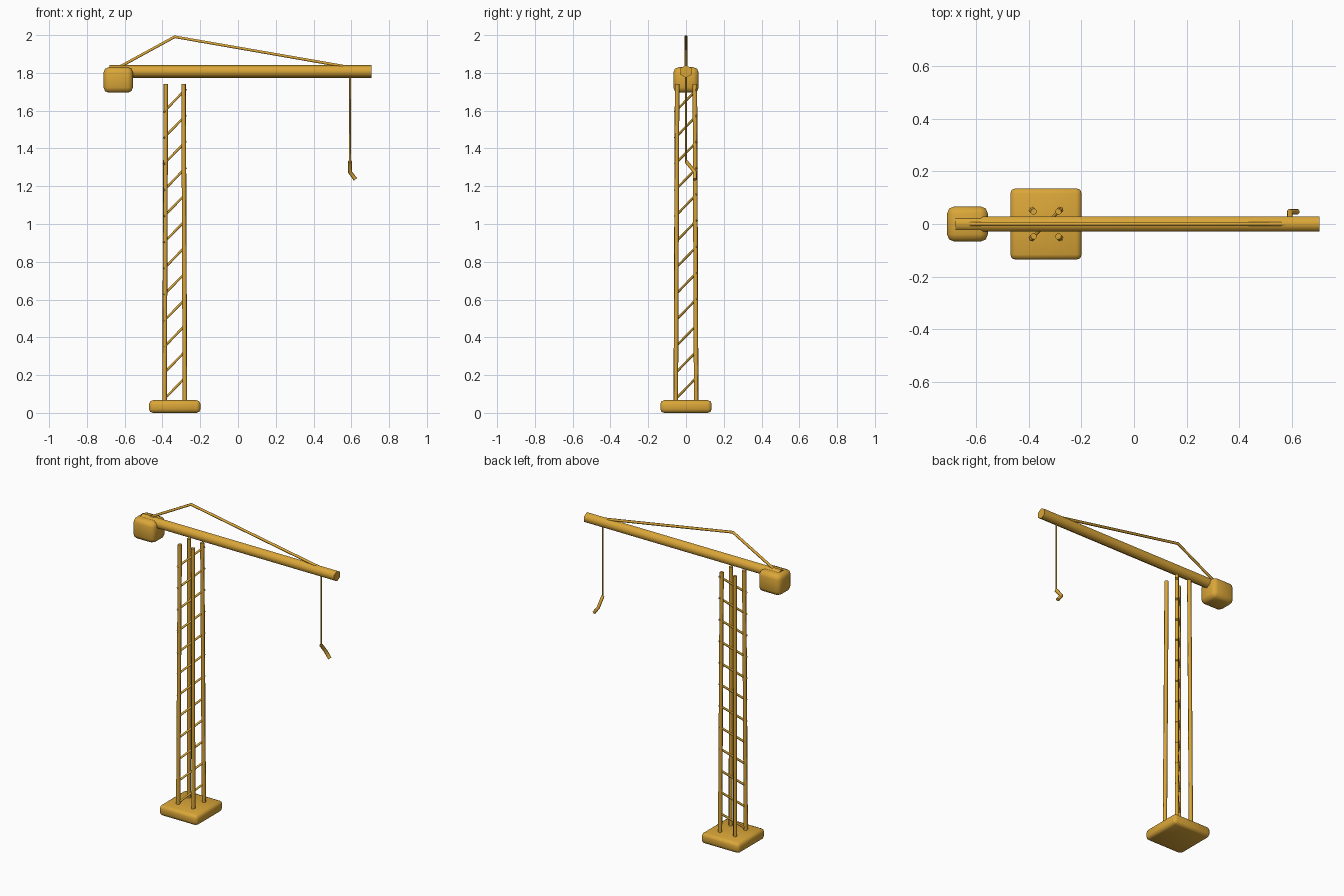
import bpy, math
from mathutils import Vector

if "Cube" in bpy.data.objects:
    bpy.data.objects.remove(bpy.data.objects["Cube"])

yellow = bpy.data.materials.new("crane_yellow")
yellow.diffuse_color = (0.70, 0.38, 0.04, 1)
yellow.use_nodes = True
yellow.node_tree.nodes["Principled BSDF"].inputs["Base Color"].default_value = yellow.diffuse_color
MX = -0.335  # mast centre


def finish(ob, name, angle=65):
    ob.name = name
    ob.data.materials.append(yellow)
    bpy.ops.object.select_all(action='DESELECT')
    ob.select_set(True)
    bpy.context.view_layer.objects.active = ob
    bpy.ops.object.shade_smooth_by_angle(angle=math.radians(angle))
    return ob


def box(name, lo, hi, bevel):
    lo, hi = Vector(lo), Vector(hi)
    bpy.ops.mesh.primitive_cube_add(size=1, location=(lo + hi) / 2)
    ob = bpy.context.object
    ob.scale = hi - lo
    bpy.ops.object.transform_apply(location=False, rotation=False, scale=True)
    m = ob.modifiers.new("bevel", 'BEVEL')
    m.width, m.segments = bevel, 2
    bpy.ops.object.modifier_apply(modifier="bevel")
    return finish(ob, name)


def rod(name, a, b, r, sides=6):
    a, b = Vector(a), Vector(b)
    bpy.ops.mesh.primitive_cylinder_add(vertices=sides, radius=r, depth=(b - a).length,
                                        location=(a + b) / 2)
    ob = bpy.context.object
    ob.rotation_euler = (b - a).to_track_quat('Z', 'Y').to_euler()
    return finish(ob, name)


def tube(name, pts, r):
    cu = bpy.data.curves.new(name, 'CURVE')
    cu.dimensions = '3D'
    cu.bevel_depth, cu.bevel_resolution = r, 1
    cu.use_fill_caps = True
    sp = cu.splines.new('POLY')
    sp.points.add(len(pts) - 1)
    for p, co in zip(sp.points, pts):
        p.co = (*co, 1)
    ob = bpy.data.objects.new(name, cu)
    bpy.context.collection.objects.link(ob)
    bpy.ops.object.select_all(action='DESELECT')
    ob.select_set(True)
    bpy.context.view_layer.objects.active = ob
    bpy.ops.object.convert(target='MESH')
    return finish(bpy.context.object, name)


# Foundation and counterweight
box("base", (MX - 0.136, -0.136, 0), (MX + 0.136, 0.136, 0.067), 0.02)
box("counterweight", (-0.712, -0.067, 1.695), (-0.556, 0.067, 1.83), 0.028)

# Four mast legs, tapering slightly
for sx in (-1, 1):
    for sy in (-1, 1):
        rod("mast_leg", (MX + sx * 0.054, sy * 0.054, 0.05),
            (MX + sx * 0.047, sy * 0.047, 1.74), 0.0125)

# Diagonal braces between two opposite legs
for i in range(12):
    z = 0.13 + 0.1385 * i
    rod("mast_brace", (MX - 0.058, -0.058, z - 0.06), (MX + 0.058, 0.058, z + 0.06), 0.007)

# Hexagonal boom with an edge on top
bpy.ops.mesh.primitive_cylinder_add(vertices=6, radius=0.034, depth=1.387,
                                    location=(0.0135, 0, 1.808),
                                    rotation=(0, math.pi / 2, 0))
boom = bpy.context.object
bpy.ops.object.transform_apply(location=False, rotation=True, scale=False)
ys = max(v.co.y for v in boom.data.vertices)
zs = max(v.co.z for v in boom.data.vertices)
if ys > zs:  # turn so that the edge points up
    for v in boom.data.vertices:
        v.co.y, v.co.z = -v.co.z, v.co.y
finish(boom, "boom")

# Tie rods over the boom
tube("tie_rod", [(-0.634, 0, 1.828), (MX, 0, 1.991), (0.572, 0, 1.833)], 0.0085)

# Cable and hook
rod("cable", (0.593, 0, 1.80), (0.593, 0, 1.325), 0.005)
tube("hook", [(0.593, 0.0, 1.332), (0.593, 0.047, 1.275), (0.622, 0.047, 1.236)], 0.011)
